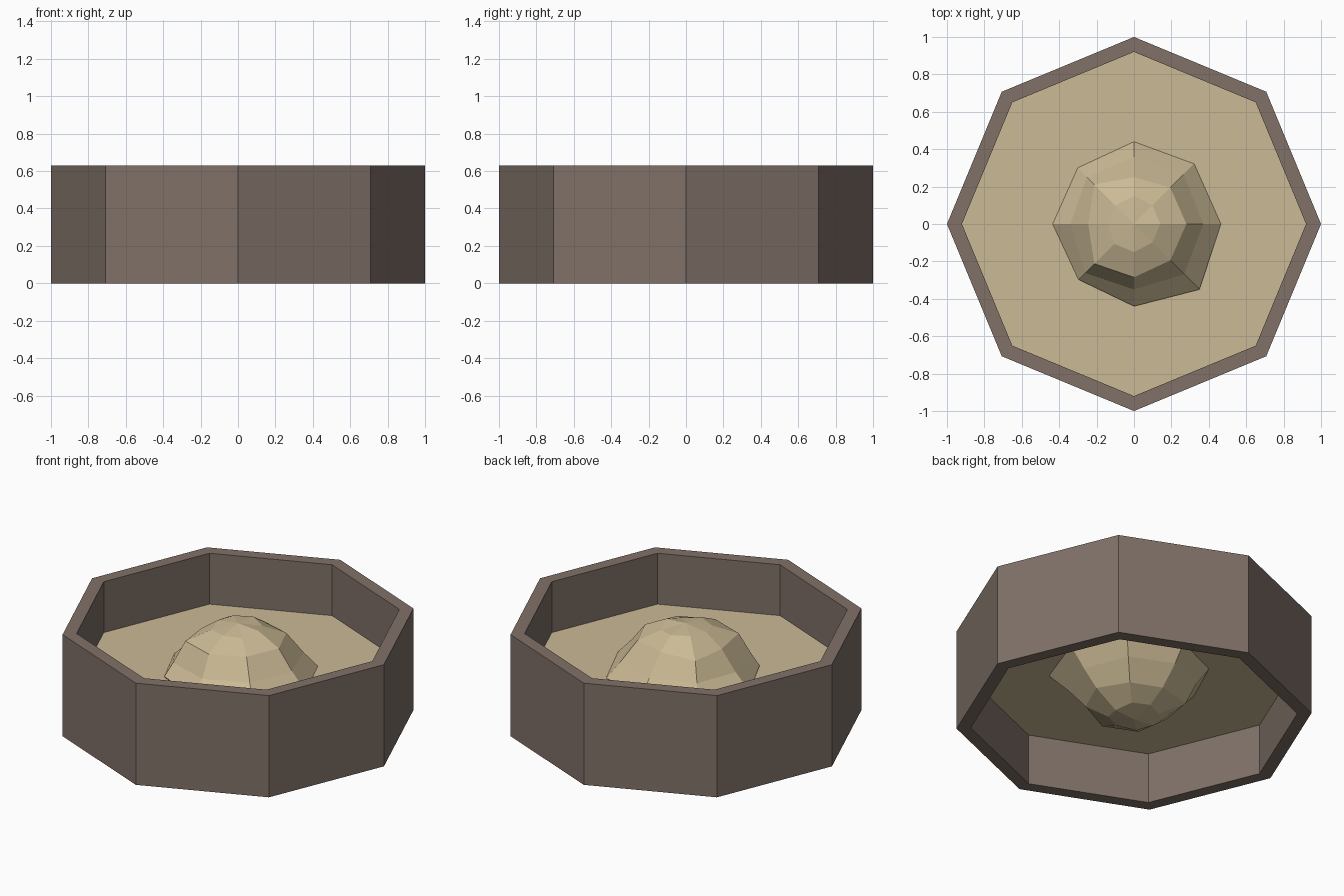
import bpy, bmesh, math, random

if "Cube" in bpy.data.objects:
    bpy.data.objects.remove(bpy.data.objects["Cube"])

random.seed(4)
SIDES = 8
FLOOR = 0.315
HEIGHT = 0.63


def material(name, rgb):
    lin = [((c / 255 + 0.055) / 1.055) ** 2.4 for c in rgb]
    m = bpy.data.materials.new(name)
    m.diffuse_color = (*lin, 1)
    m.use_nodes = True
    m.node_tree.nodes["Principled BSDF"].inputs["Base Color"].default_value = m.diffuse_color
    return m


def build(name, bm, mat):
    bmesh.ops.recalc_face_normals(bm, faces=bm.faces)
    me = bpy.data.meshes.new(name)
    bm.to_mesh(me)
    bm.free()
    me.materials.append(mat)
    ob = bpy.data.objects.new(name, me)
    bpy.context.collection.objects.link(ob)
    return ob


def ring(bm, radii, heights):
    out = []
    for i in range(SIDES):
        a = 2 * math.pi * i / SIDES
        out.append(bm.verts.new((radii[i] * math.cos(a), radii[i] * math.sin(a), heights[i])))
    return out


def bridge(bm, a, b):
    for i in range(SIDES):
        j = (i + 1) % SIDES
        bm.faces.new((a[i], a[j], b[j], b[i]))


def flat_ring(bm, r, z):
    return ring(bm, [r] * SIDES, [z] * SIDES)


brown = material("dark wood brown", (128, 113, 104))
sand = material("sand", (203, 186, 149))

# Octagonal wall, open at top and bottom
bm = bmesh.new()
loops = [flat_ring(bm, r, z) for r, z in ((1, 0), (1, HEIGHT), (0.92, HEIGHT), (0.92, 0))]
for k in range(4):
    bridge(bm, loops[k], loops[(k + 1) % 4])
build("octagon_wall", bm, brown)

# Thin floor sheet halfway up the wall
bm = bmesh.new()
bm.faces.new(flat_ring(bm, 0.92, FLOOR))
build("sand_floor", bm, sand)

# Irregular faceted lump, bulging above and below the floor
# (radii counter-clockwise from +x)
EQUATOR = [0.465, 0.455, 0.44, 0.425, 0.435, 0.42, 0.44, 0.495]
UPPER = [  # height above floor, radii
    (0.10, [0.37, 0.375, 0.36, 0.355, 0.34, 0.37, 0.35, 0.38]),
    (0.215, [0.28, 0.275, 0.25, 0.30, 0.245, 0.30, 0.285, 0.275]),
    (0.285, [0.14, 0.14, 0.15, 0.14, 0.14, 0.15, 0.15, 0.14]),
]
bm = bmesh.new()
equator = ring(bm, EQUATOR, [FLOOR + random.uniform(0, 0.02) for _ in range(SIDES)])
for sign in (1, -1):
    last = equator
    for h, radii in UPPER:
        zs = [FLOOR + sign * (h + random.uniform(-0.012, 0.012)) for _ in range(SIDES)]
        rs = radii if sign > 0 else [r * random.uniform(0.95, 1.03) for r in radii]
        nxt = ring(bm, rs, zs)
        bridge(bm, last, nxt)
        last = nxt
    tip = bm.verts.new((0, 0, FLOOR + sign * 0.305))
    for i in range(SIDES):
        bm.faces.new((last[i], last[(i + 1) % SIDES], tip))
build("sand_mound", bm, sand)
